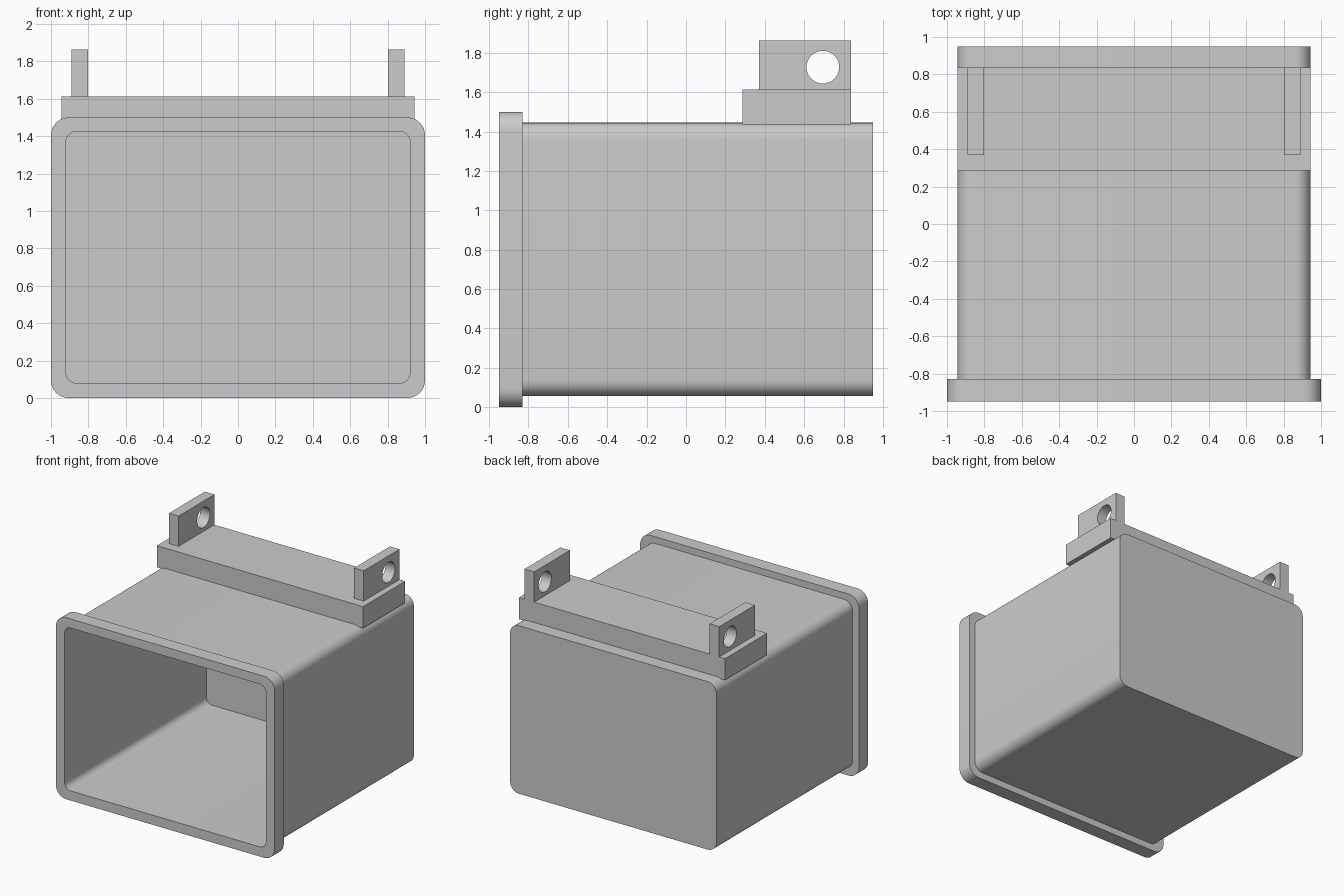
import bpy
import bmesh
from math import cos, sin, pi, radians

cube = bpy.data.objects.get("Cube")
if cube:
    bpy.data.objects.remove(cube, do_unlink=True)

# One plain grey for the whole housing
grey = bpy.data.materials.new("light grey")
grey.use_nodes = True
GREY = (0.6, 0.6, 0.6, 1)
grey.diffuse_color = GREY
grey.node_tree.nodes["Principled BSDF"].inputs["Base Color"].default_value = GREY


def add_object(name, bm):
    bmesh.ops.recalc_face_normals(bm, faces=bm.faces)
    mesh = bpy.data.meshes.new(name)
    bm.to_mesh(mesh)
    bm.free()
    mesh.materials.append(grey)
    obj = bpy.data.objects.new(name, mesh)
    bpy.context.collection.objects.link(obj)
    return obj


def smooth(obj):
    bpy.ops.object.select_all(action="DESELECT")
    obj.select_set(True)
    bpy.context.view_layer.objects.active = obj
    bpy.ops.object.shade_smooth_by_angle(angle=radians(30))


def rounded_ring(bm, y, half_w, z0, z1, r, steps=8):
    """Ring of vertices around a rounded rectangle in the plane at y."""
    ring = []
    corners = ((half_w - r, z1 - r), (r - half_w, z1 - r),
               (r - half_w, z0 + r), (half_w - r, z0 + r))
    for quarter, (cx, cz) in enumerate(corners):
        for i in range(steps + 1):
            a = (quarter + i / steps) * pi / 2
            ring.append(bm.verts.new((cx + r * cos(a), y, cz + r * sin(a))))
    return ring


def add_box(name, x0, x1, y0, y1, z0, z1):
    bm = bmesh.new()
    bmesh.ops.create_cube(bm, size=1)
    bmesh.ops.scale(bm, vec=(x1 - x0, y1 - y0, z1 - z0), verts=bm.verts)
    bmesh.ops.translate(bm, vec=((x0 + x1) / 2, (y0 + y1) / 2, (z0 + z1) / 2),
                        verts=bm.verts)
    return add_object(name, bm)


# Open-fronted shell: back wall, outer skin, front flange, cavity
bm = bmesh.new()
sections = (
    (0.95, 0.943, 0.057, 1.445, 0.08),
    (-0.83, 0.943, 0.057, 1.445, 0.08),
    (-0.83, 1.0, 0.0, 1.5, 0.095),
    (-0.95, 1.0, 0.0, 1.5, 0.095),
    (-0.95, 0.92, 0.08, 1.425, 0.055),
    (0.9, 0.92, 0.08, 1.425, 0.055),
)
rings = [rounded_ring(bm, *s) for s in sections]
for a, b in zip(rings, rings[1:]):
    for i in range(len(a)):
        j = (i + 1) % len(a)
        bm.faces.new((a[i], a[j], b[j], b[i]))
bm.faces.new(rings[0])
bm.faces.new(rings[-1])
smooth(add_object("housing_shell", bm))

# Mounting block across the top
add_box("mounting_block", -0.943, 0.943, 0.287, 0.837, 1.435, 1.613)

# Pin that drills both lugs
bpy.ops.mesh.primitive_cylinder_add(vertices=48, radius=0.083, depth=3,
                                    location=(0, 0.695, 1.727),
                                    rotation=(0, pi / 2, 0))
drill = bpy.context.object
drill.name = "lug_drill"
drill.hide_render = True

# Mirrored pair of drilled lugs
for side, name in ((1, "left_lug"), (-1, "right_lug")):
    x0, x1 = sorted((side * 0.802, side * 0.89))
    lug = add_box(name, x0, x1, 0.37, 0.837, 1.61, 1.863)
    cut = lug.modifiers.new("hole", "BOOLEAN")
    cut.object = drill
    cut.operation = "DIFFERENCE"
    cut.solver = "EXACT"
    bpy.ops.object.select_all(action="DESELECT")
    lug.select_set(True)
    bpy.context.view_layer.objects.active = lug
    bpy.ops.object.modifier_apply(modifier=cut.name)
    smooth(lug)

bpy.data.objects.remove(drill, do_unlink=True)
